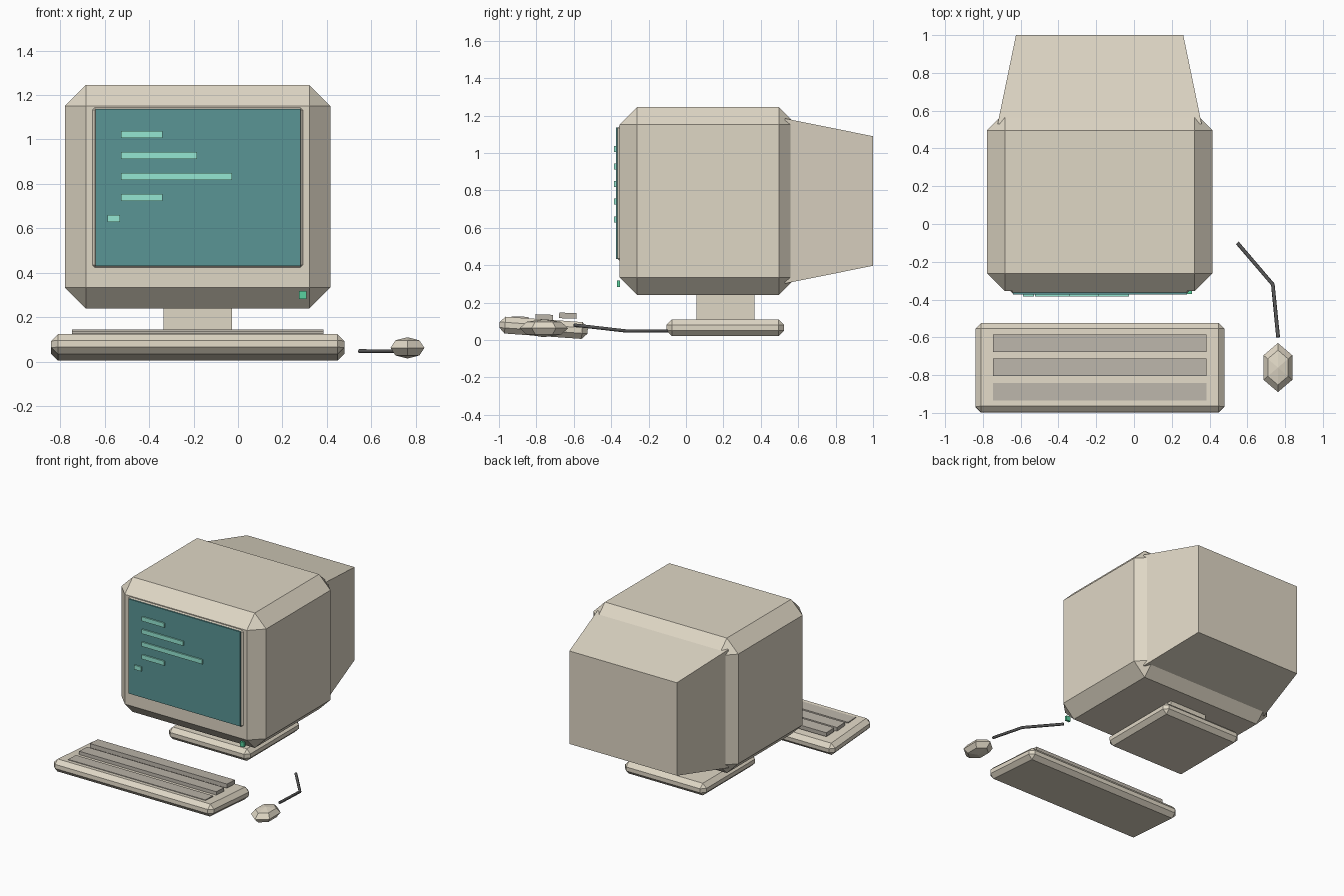
import bpy, bmesh
from math import radians
from mathutils import Matrix

if "Cube" in bpy.data.objects:
    bpy.data.objects.remove(bpy.data.objects["Cube"])


def material(name, color):
    m = bpy.data.materials.new(name)
    m.diffuse_color = (*color, 1)
    m.use_nodes = True
    m.node_tree.nodes["Principled BSDF"].inputs["Base Color"].default_value = m.diffuse_color
    return m


beige = material("beige", (0.74, 0.68, 0.56))
key_grey = material("key_grey", (0.50, 0.46, 0.40))
teal = material("teal", (0.10, 0.30, 0.30))
mint = material("mint", (0.30, 0.80, 0.65))
green = material("green", (0.10, 0.65, 0.35))
black = material("black", (0.10, 0.10, 0.10))


def finish(name, bm, mat, loc=(0, 0, 0)):
    mesh = bpy.data.meshes.new(name)
    bm.to_mesh(mesh)
    bm.free()
    mesh.materials.append(mat)
    obj = bpy.data.objects.new(name, mesh)
    obj.location = loc
    bpy.context.collection.objects.link(obj)
    return obj


def box(name, xs, ys, zs, mat, bevel=0, tilt=0, back_scale=None):
    """Box from axis ranges, with optional chamfer, tilt about x and tapered back."""
    bm = bmesh.new()
    size = [b - a for a, b in (xs, ys, zs)]
    bmesh.ops.create_cube(bm, size=1, matrix=Matrix.Diagonal((*size, 1)))
    if back_scale:
        for v in bm.verts:
            if v.co.y > 0:
                v.co.x *= back_scale[0]
                v.co.z *= back_scale[1]
    if bevel:
        bmesh.ops.bevel(bm, geom=bm.edges[:], offset=bevel, segments=1,
                        affect='EDGES', profile=0.5)
    obj = finish(name, bm, mat, [(a + b) / 2 for a, b in (xs, ys, zs)])
    obj.rotation_euler.x = radians(tilt)
    return obj


# Monitor: chamfered case, tapered tube housing, raised bezel and screen
box("monitor_case", (-0.778, 0.415), (-0.355, 0.59), (0.24, 1.245), beige, 0.094)
box("tube_housing", (-0.722, 0.358), (0.53, 1.0), (0.302, 1.184), beige,
    back_scale=(0.82, 0.785))
box("screen_bezel", (-0.655, 0.292), (-0.367, -0.30), (0.424, 1.144), beige, 0.012)
box("screen", (-0.64, 0.28), (-0.374, -0.33), (0.432, 1.136), teal)

# Text lines and cursor on the screen
rows = [(-0.525, -0.34, 1.022), (-0.525, -0.185, 0.928), (-0.525, -0.026, 0.833),
        (-0.525, -0.34, 0.739), (-0.587, -0.53, 0.645)]
for i, (x0, x1, z) in enumerate(rows):
    box(f"screen_line_{i + 1}", (x0, x1), (-0.384, -0.37), (z - 0.016, z + 0.016), mint)

box("power_light", (0.274, 0.308), (-0.37, -0.354), (0.282, 0.318), green)

# Stand
box("stand_neck", (-0.336, -0.026), (0.055, 0.365), (0.09, 0.27), beige)
box("stand_base", (-0.515, 0.155), (-0.105, 0.525), (0.02, 0.11), beige, 0.03)

# Keyboard, sloping gently, with three key rows
box("keyboard", (-0.84, 0.478), (-0.998, -0.525), (0.02, 0.11), beige, 0.03, tilt=-4)
for i, (y, top) in enumerate([(-0.888, 0.125), (-0.758, 0.136), (-0.632, 0.145)]):
    box(f"key_row_{i + 1}", (-0.746, 0.384), (y - 0.046, y + 0.046),
        (top - 0.03, top), key_grey, tilt=-2)

# Mouse: low-poly squashed sphere
bm = bmesh.new()
bmesh.ops.create_uvsphere(bm, u_segments=6, v_segments=4, radius=1)
if max(v.co.x for v in bm.verts) > 0.95:  # keep the points on the y axis
    bmesh.ops.rotate(bm, verts=bm.verts, matrix=Matrix.Rotation(radians(30), 3, 'Z'))
bmesh.ops.scale(bm, vec=(0.088, 0.13, 0.048), verts=bm.verts)
finish("mouse", bm, beige, (0.762, -0.76, 0.063))

# Mouse cable
curve = bpy.data.curves.new("mouse_cable", 'CURVE')
curve.dimensions = '3D'
curve.bevel_depth = 0.01
curve.bevel_resolution = 1
curve.use_fill_caps = True
spline = curve.splines.new('POLY')
path = [(0.763, -0.60, 0.08), (0.735, -0.32, 0.048), (0.547, -0.10, 0.048)]
spline.points.add(len(path) - 1)
for point, co in zip(spline.points, path):
    point.co = (*co, 1)
curve.materials.append(black)
bpy.context.collection.objects.link(bpy.data.objects.new("mouse_cable", curve))
